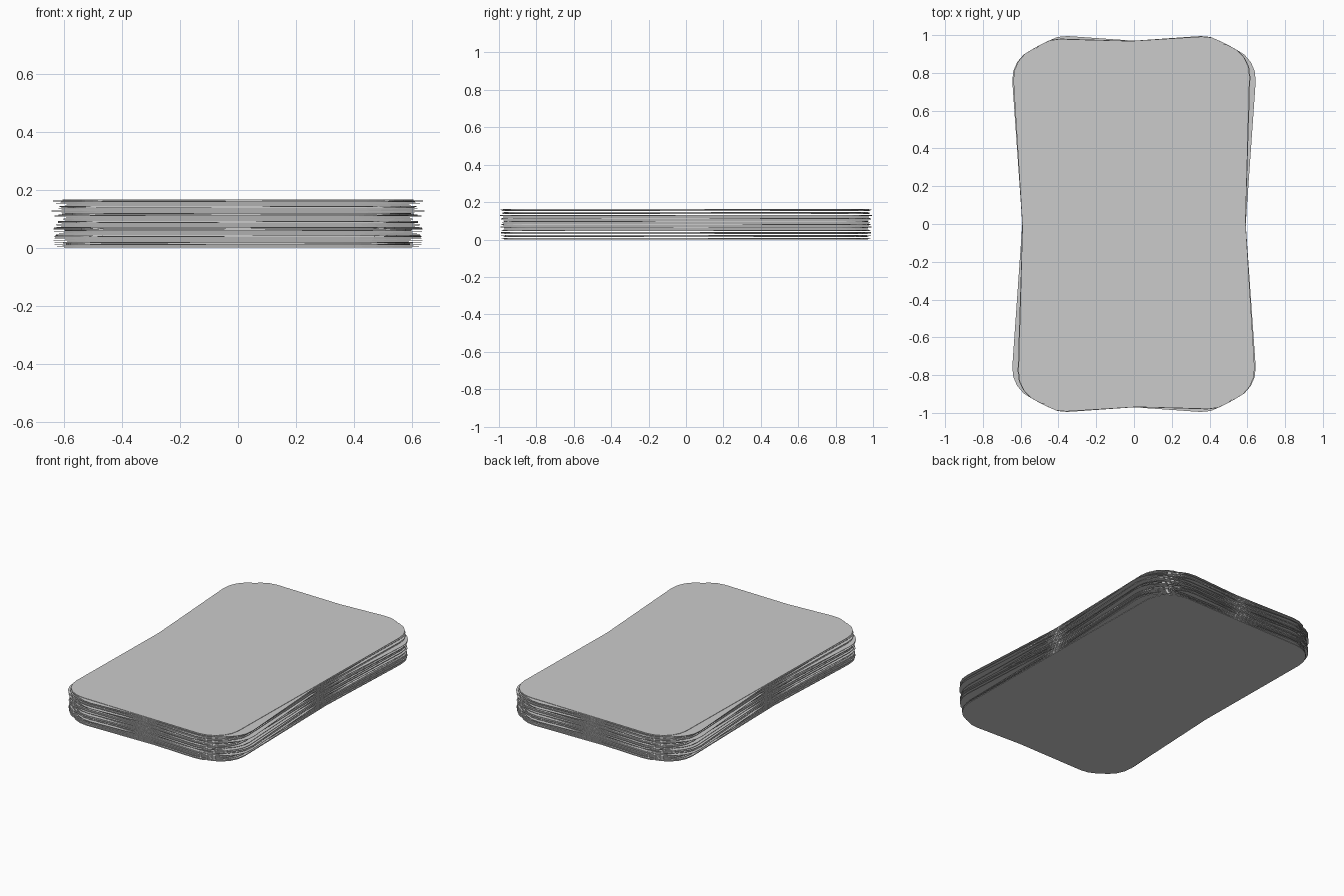
import bpy, bmesh, math, random

if "Cube" in bpy.data.objects:
    bpy.data.objects.remove(bpy.data.objects["Cube"])

random.seed(7)
HW, HL, R = 0.59, 0.968, 0.17     # half width, half length, corner radius
COUNT, HEIGHT, THICK = 52, 0.167, 0.0022
SEG = 5                           # sides per rounded corner

# rounded rectangle outline
outline = []
for i, (sx, sy) in enumerate([(1, 1), (-1, 1), (-1, -1), (1, -1)]):
    for k in range(SEG + 1):
        a = math.pi / 2 * (i + k / SEG)
        outline.append((sx * (HW - R) + R * math.cos(a),
                        sy * (HL - R) + R * math.sin(a)))

# shared thin card mesh
mesh = bpy.data.meshes.new("card")
bm = bmesh.new()
face = bm.faces.new([bm.verts.new((x, y, 0)) for x, y in outline])
ext = bmesh.ops.extrude_face_region(bm, geom=[face])
bmesh.ops.translate(bm, vec=(0, 0, THICK),
                    verts=[v for v in ext["geom"] if isinstance(v, bmesh.types.BMVert)])
bmesh.ops.recalc_face_normals(bm, faces=bm.faces)
bm.to_mesh(mesh)
bm.free()

# stack, each card turned a little
fixed = {0: 0.8, 12: 3.2, 13: -3.0, 39: 4.0, 40: -4.0, COUNT - 1: -1.2}
pitch = (HEIGHT - THICK) / (COUNT - 1)
for i in range(COUNT):
    card = bpy.data.objects.new(f"card_{i + 1}", mesh)
    card.location.z = i * pitch
    card.rotation_euler.z = math.radians(fixed.get(i, random.uniform(-3.7, 3.7)))
    bpy.context.collection.objects.link(card)
